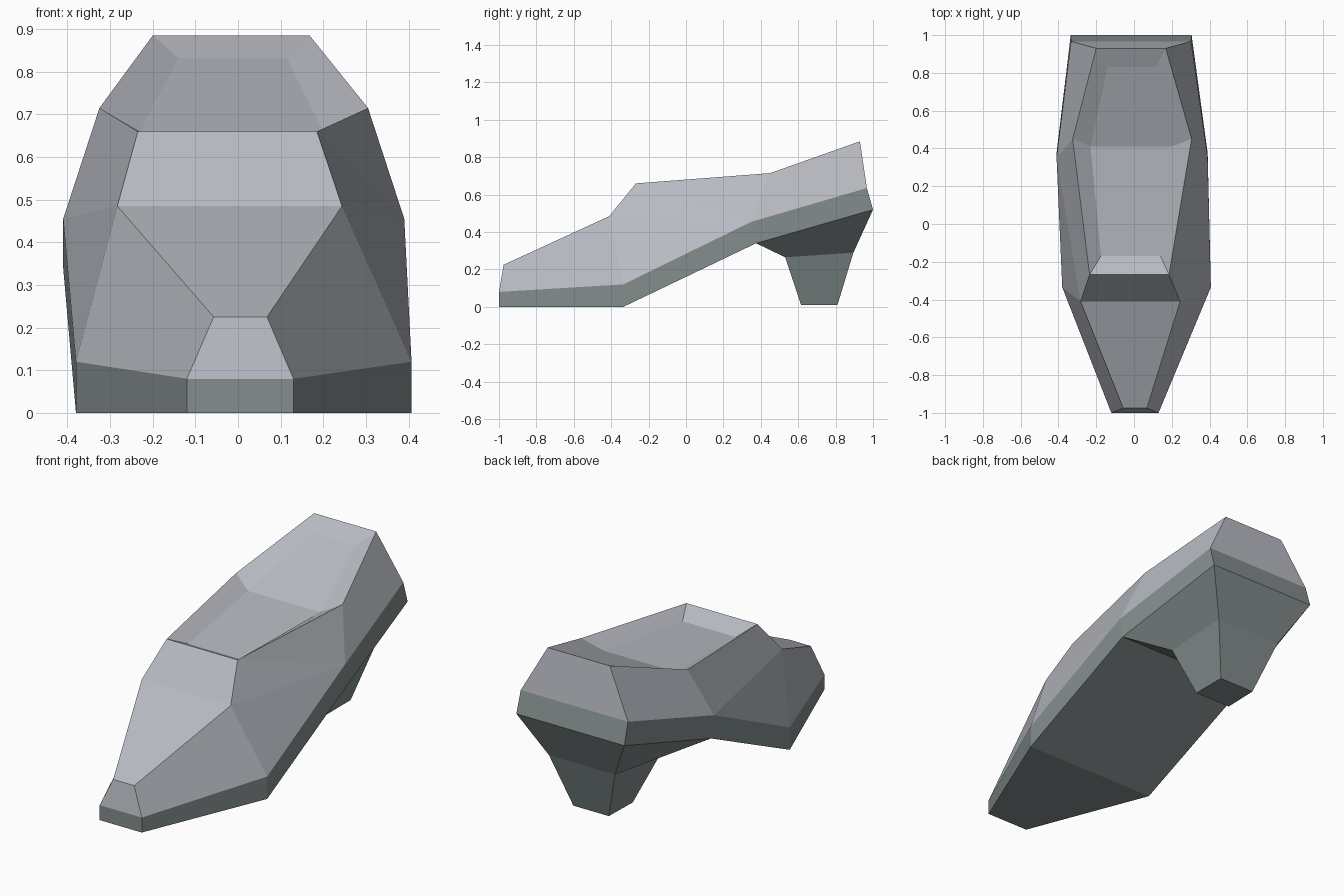
import bpy, bmesh

if "Cube" in bpy.data.objects:
    bpy.data.objects.remove(bpy.data.objects["Cube"])


def material(name, rgb):
    m = bpy.data.materials.new(name)
    m.diffuse_color = (*rgb, 1)
    m.use_nodes = True
    m.node_tree.nodes["Principled BSDF"].inputs["Base Color"].default_value = m.diffuse_color
    return m


light_grey = material("light blue grey", (0.48, 0.495, 0.54))
dark_grey = material("dark green grey", (0.23, 0.27, 0.268))


def pair(row):
    """Left and right points of one cross row (x left, x right, y, z)."""
    xl, xr, y, z = row
    return (xl, y, z), (xr, y, z)


def ring(rows):
    """Closed loop: right side front to back, then left side back to front."""
    pts = [pair(r) for r in rows]
    return [p[1] for p in pts] + [p[0] for p in reversed(pts)]


def bridge(lower, upper):
    a, b = ring(lower), ring(upper)
    n = len(a)
    return [(a[i], a[(i + 1) % n], b[(i + 1) % n], b[i]) for i in range(n)]


def strip(rows, down=False):
    """Quads spanning left to right between successive rows."""
    faces = []
    for r, s in zip(rows, rows[1:]):
        (l0, r0), (l1, r1) = pair(r), pair(s)
        q = (l0, r0, r1, l1)
        faces.append(q[::-1] if down else q)
    return faces


def build(name, faces, mat):
    bm = bmesh.new()
    for f in faces:
        bm.faces.new([bm.verts.new(p) for p in f])
    bmesh.ops.remove_doubles(bm, verts=bm.verts[:], dist=0.0005)
    me = bpy.data.meshes.new(name)
    bm.to_mesh(me)
    bm.free()
    me.materials.append(mat)
    ob = bpy.data.objects.new(name, me)
    bpy.context.collection.objects.link(ob)


# Cross rows from toe to back
bottom = [(-.12, .13, -1, 0), (-.38, .407, -.335, 0),
          (-.41, .39, .375, .34), (-.335, .305, 1, .52)]
welt = [(-.12, .13, -1, .08), (-.38, .407, -.335, .12),
        (-.41, .39, .35, .455), (-.333, .302, .967, .635)]
top = [(-.057, .068, -.975, .225), (-.283, .244, -.41, .485),
       (-.235, .185, -.268, .66), (-.325, .305, .45, .715),
       (-.2, .168, .93, .885)]
inner = [(-.175, .14, -.17, .612), (-.23, .2, .41, .66),
         (-.14, .115, .83, .832)]

# Sole: rim band and underside, open where the heel joins
build("sole", bridge(bottom, welt) + strip(bottom[:3], down=True), dark_grey)

# Upper: toe, sides, back, rim and sunken footbed
faces = strip([welt[0]] + top[:3]) + strip([top[4], welt[3]])
faces += bridge(top[2:], inner) + strip(inner)
for side in (0, 1):
    w = [pair(r)[side] for r in welt]
    t = [pair(r)[side] for r in top]
    for f in ((w[0], w[1], t[1], t[0]), (w[1], w[2], t[1]),
              (w[2], t[2], t[1]), (w[2], t[3], t[2]),
              (w[2], w[3], t[4], t[3])):
        faces.append(f if side else f[::-1])
build("upper", faces, light_grey)

# Heel: tapers in two steps from the back of the sole
heel_mid = [(-.22, .19, .53, .265), (-.205, .185, .895, .29)]
heel_tip = [(-.115, .1, .615, .01), (-.11, .1, .81, .01)]
build("heel", bridge(heel_mid, bottom[2:]) + bridge(heel_tip, heel_mid)
      + strip(heel_tip, down=True), dark_grey)
